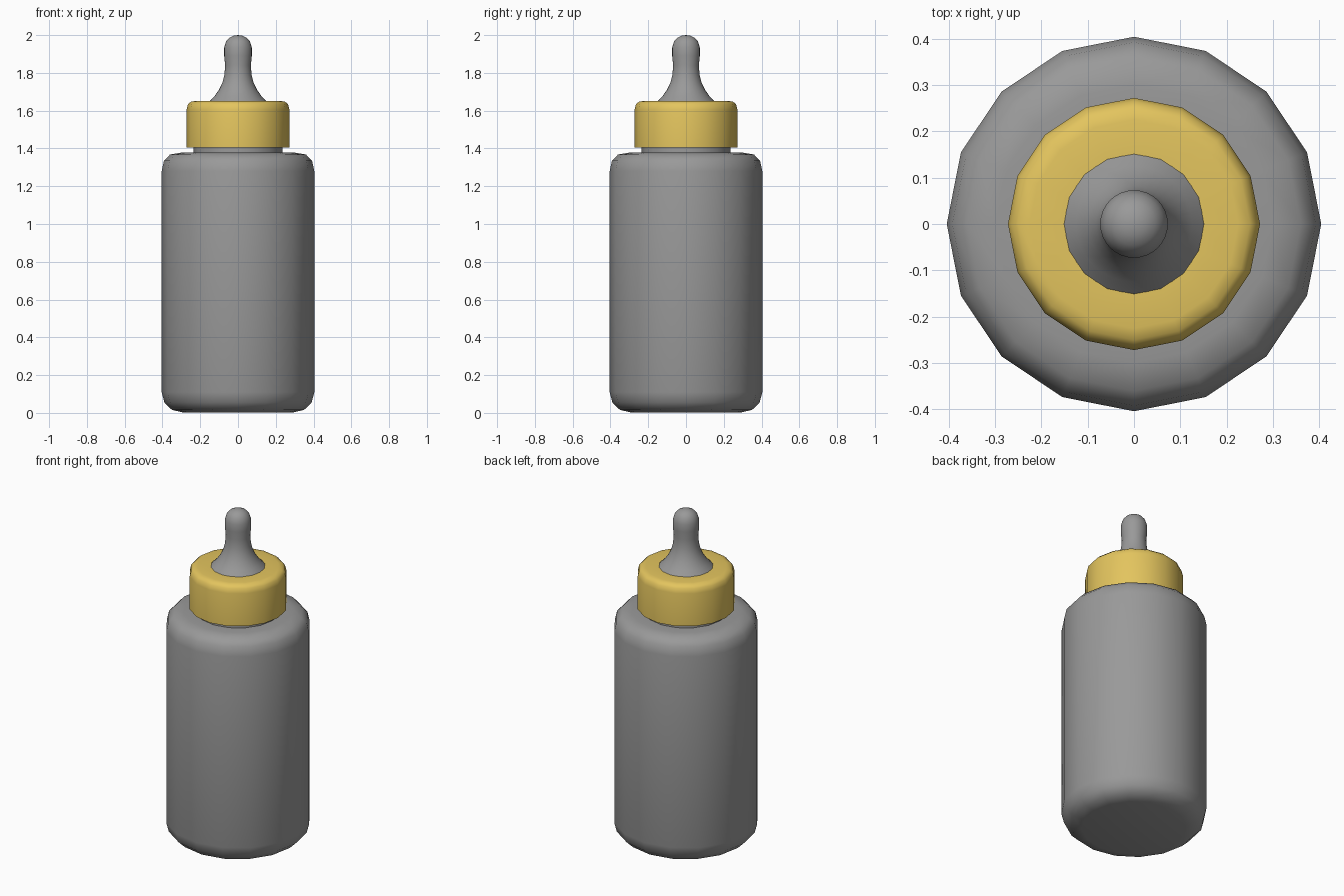
import bpy
import bmesh
from math import sin, cos, tau, radians

if "Cube" in bpy.data.objects:
    bpy.data.objects.remove(bpy.data.objects["Cube"])

GREY = (0.32, 0.32, 0.32, 1)
YELLOW = (0.77, 0.555, 0.112, 1)


def material(name, color):
    mat = bpy.data.materials.new(name)
    mat.diffuse_color = color
    mat.use_nodes = True
    mat.node_tree.nodes["Principled BSDF"].inputs["Base Color"].default_value = mat.diffuse_color
    return mat


def lathe(name, profile, sides, mat):
    """Revolve (radius, z) points around z; zero radius makes a pole."""
    bm = bmesh.new()
    rings = []
    for r, z in profile:
        if r == 0:
            rings.append([bm.verts.new((0, 0, z))] * sides)
        else:
            rings.append([bm.verts.new((r * cos(tau * i / sides), r * sin(tau * i / sides), z))
                          for i in range(sides)])
    for a, b in zip(rings, rings[1:]):
        for i in range(sides):
            j = (i + 1) % sides
            bm.faces.new(list(dict.fromkeys((a[i], a[j], b[j], b[i]))))
    bmesh.ops.recalc_face_normals(bm, faces=bm.faces)
    mesh = bpy.data.meshes.new(name)
    bm.to_mesh(mesh)
    bm.free()
    mesh.materials.append(mat)
    obj = bpy.data.objects.new(name, mesh)
    bpy.context.collection.objects.link(obj)
    bpy.ops.object.select_all(action='DESELECT')
    obj.select_set(True)
    bpy.context.view_layer.objects.active = obj
    bpy.ops.object.shade_smooth_by_angle(angle=radians(40))
    return obj


grey = material("grey", GREY)
yellow = material("yellow", YELLOW)

# Bottle with rounded bottom and shoulder, and a neck running up into the collar
lathe("bottle", [(0, 0.002), (0.29, 0.002), (0.35, 0.016), (0.39, 0.055), (0.404, 0.11),
                 (0.404, 1.28), (0.392, 1.335), (0.36, 1.368), (0.30, 1.378),
                 (0.235, 1.378), (0.235, 1.60), (0, 1.60)], 16, grey)

# Screw collar
lathe("collar", [(0.23, 1.405), (0.272, 1.405), (0.272, 1.605), (0.265, 1.633),
                 (0.25, 1.647), (0.225, 1.652), (0.151, 1.652), (0.151, 1.61)], 16, yellow)

# Teat
lathe("teat", [(0.16, 1.62), (0.157, 1.642), (0.148, 1.653), (0.125, 1.676), (0.10, 1.712),
               (0.082, 1.75), (0.072, 1.79), (0.068, 1.84), (0.073, 1.89), (0.073, 1.935),
               (0.063, 1.967), (0.046, 1.986), (0.024, 1.997), (0, 2.0)], 32, grey)
